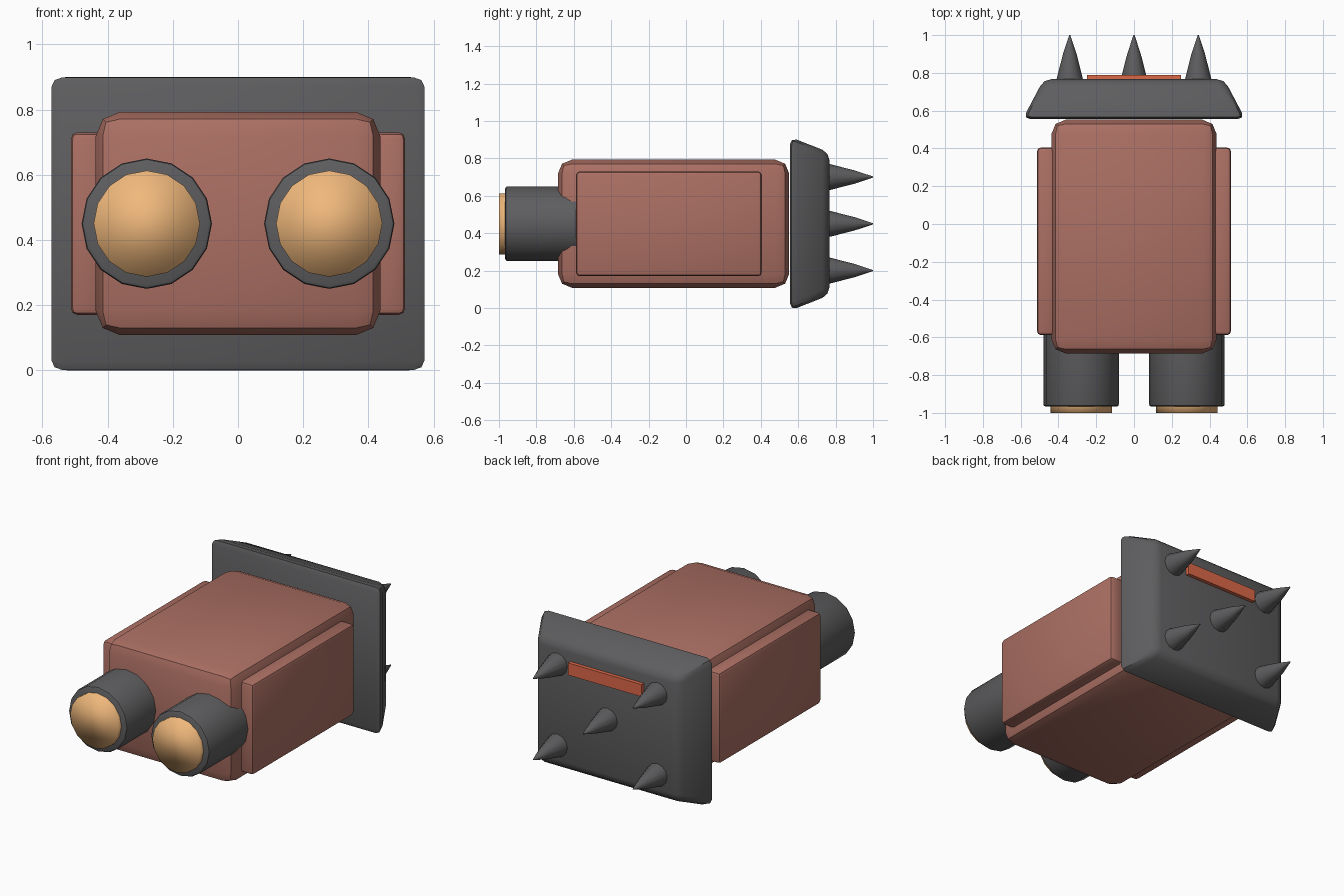
import bpy, bmesh, math
from mathutils import Matrix, Vector

if "Cube" in bpy.data.objects:
    bpy.data.objects.remove(bpy.data.objects["Cube"])


def material(name, rgb):
    m = bpy.data.materials.new(name)
    m.diffuse_color = (*rgb, 1)
    m.use_nodes = True
    m.node_tree.nodes["Principled BSDF"].inputs["Base Color"].default_value = m.diffuse_color
    return m


RED = material("red_paint", (0.41, 0.16, 0.125))
DARK = material("dark_metal", (0.11, 0.11, 0.115))
AMBER = material("amber_lens", (0.87, 0.48, 0.20))
ORANGE = material("orange_strip", (0.72, 0.14, 0.065))


def finish(name, bm, mat, smooth=35):
    bmesh.ops.recalc_face_normals(bm, faces=bm.faces)
    me = bpy.data.meshes.new(name)
    bm.to_mesh(me)
    bm.free()
    me.materials.append(mat)
    ob = bpy.data.objects.new(name, me)
    bpy.context.collection.objects.link(ob)
    bpy.ops.object.select_all(action='DESELECT')
    ob.select_set(True)
    bpy.context.view_layer.objects.active = ob
    bpy.ops.object.shade_smooth_by_angle(angle=math.radians(smooth))
    return ob


def box(name, lo, hi, mat, bevel=0, segments=2, taper=(1, 1)):
    """Bevelled box fitted to its bounds; taper shrinks the +y end in x and z."""
    lo, hi = Vector(lo), Vector(hi)
    mid, size = (lo + hi) / 2, hi - lo
    bm = bmesh.new()
    bmesh.ops.create_cube(bm, size=1)
    for v in bm.verts:
        if v.co.y > 0:
            v.co.x *= taper[0]
            v.co.z *= taper[1]
        v.co = Vector(a * b for a, b in zip(v.co, size))
    if bevel:
        bmesh.ops.bevel(bm, geom=bm.edges[:], offset=bevel, segments=segments,
                        profile=0.5, affect='EDGES', clamp_overlap=True)
    ext = [2 * max(abs(v.co[i]) for v in bm.verts) for i in range(3)]
    for v in bm.verts:
        v.co = mid + Vector(v.co[i] * size[i] / ext[i] for i in range(3))
    return finish(name, bm, mat)


def turned(name, x, z, profile, sides, mat, smooth=35):
    """Solid of revolution about the y axis from (radius, y) points."""
    bm = bmesh.new()
    rings = []
    for r, y in profile:
        rings.append([bm.verts.new((x + r * math.sin(2 * math.pi * i / sides), y,
                                    z + r * math.cos(2 * math.pi * i / sides)))
                      for i in range(sides)])
    for a, b in zip(rings, rings[1:]):
        for i in range(sides):
            j = (i + 1) % sides
            bm.faces.new((a[i], a[j], b[j], b[i]))
    bm.faces.new(rings[0])
    bm.faces.new(rings[-1])
    return finish(name, bm, mat, smooth)


# Main body and rear plate
box("body", (-0.437, -0.685, 0.108), (0.437, 0.552, 0.793), RED, 0.075)
box("rear_plate", (-0.573, 0.555, 0), (0.573, 0.767, 0.9), DARK, 0.04,
    taper=(0.81, 0.82))

# Side panels, barrels and lenses, one per side
for side, s in (("left", -1), ("right", 1)):
    xs = sorted((s * 0.415, s * 0.513))
    box(side + "_side_panel", (xs[0], -0.588, 0.17), (xs[1], 0.405, 0.73), RED, 0.02)
    turned(side + "_barrel", s * 0.28, 0.45,
           [(0.19, -0.52), (0.2, -0.53), (0.2, -0.955), (0.197, -0.962), (0.188, -0.967)],
           16, DARK)
    turned(side + "_lens", s * 0.28, 0.45, [(0.163, -0.9), (0.163, -1.0)], 16, AMBER, 100)

# Five spikes on the rear plate
for i, (x, z) in enumerate([(-0.34, 0.2), (0.34, 0.2), (0, 0.45), (-0.34, 0.7), (0.34, 0.7)]):
    turned(f"spike_{i + 1}", x, z,
           [(0.071, 0.75), (0.069, 0.77), (0.036, 0.9), (0.003, 1.0)], 12, DARK)

# Glowing strip between the upper spikes
box("rear_strip", (-0.25, 0.75, 0.665), (0.25, 0.79, 0.74), ORANGE)
